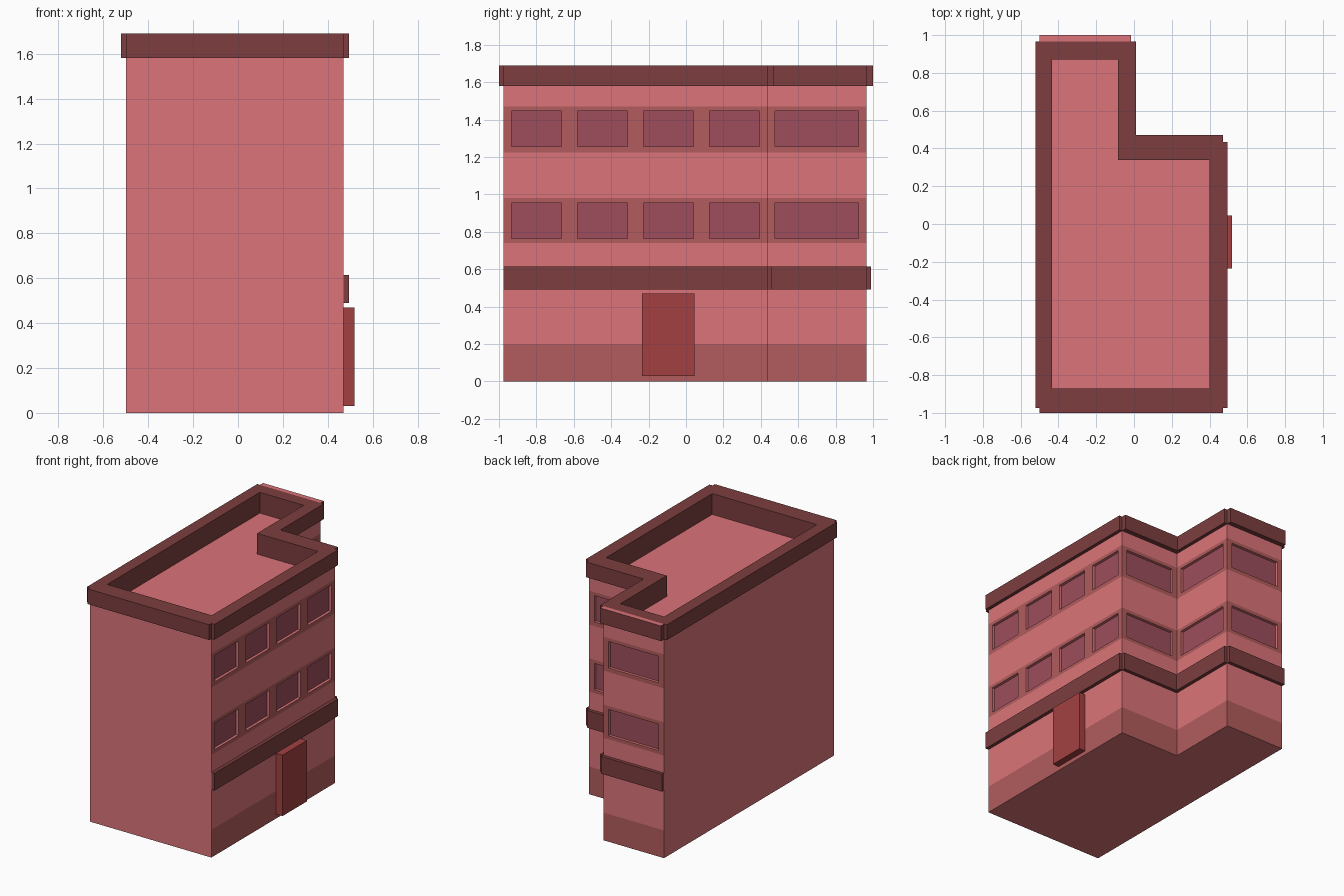
import bpy, bmesh
from mathutils import Vector

if "Cube" in bpy.data.objects:
    bpy.data.objects.remove(bpy.data.objects["Cube"])

COLORS = {
    "wall": (0.71, 0.175, 0.19, 1), "band": (0.445, 0.107, 0.11, 1),
    "trim": (0.205, 0.048, 0.05, 1), "glass": (0.342, 0.076, 0.107, 1),
    "door": (0.367, 0.051, 0.054, 1)}
MATS = list(COLORS)
for key, col in COLORS.items():
    bpy.data.materials.new(key).diffuse_color = col
WALL, BAND, TRIM, GLASS, DOOR = range(5)

# L-shaped footprint (counter-clockwise) and inner edge of the parapet
OUT = [(-.5, -.975), (.47, -.975), (.47, .435), (-.015, .435), (-.015, .965), (-.5, .965)]
INN = [(-.435, -.87), (.40, -.87), (.40, .34), (-.085, .34), (-.085, .87), (-.435, .87)]
EAVE, TOP, ROOF = 1.58, 1.69, 1.54
N = len(OUT)


def face(bm, pts, mat):
    bm.faces.new([bm.verts.new(p) for p in pts]).material_index = mat


def finish(name, bm):
    bmesh.ops.remove_doubles(bm, verts=bm.verts, dist=1e-5)
    me = bpy.data.meshes.new(name)
    bm.to_mesh(me)
    bm.free()
    for m in MATS:
        me.materials.append(bpy.data.materials[m])
    ob = bpy.data.objects.new(name, me)
    bpy.context.collection.objects.link(ob)
    return ob


def edge(i):
    a, b = Vector((*OUT[i], 0)), Vector((*OUT[(i + 1) % N], 0))
    d = (b - a).normalized()
    return a, d, Vector((d.y, -d.x, 0)), (b - a).length


def strip(name, i, z0, z1, depth, mat=TRIM, u0=0, u1=None, top=None):
    """Box standing out from wall i."""
    a, d, n, length = edge(i)
    u1 = length if u1 is None else u1
    bm = bmesh.new()
    lo = [a + d * u0, a + d * u0 + n * depth, a + d * u1 + n * depth, a + d * u1]
    b = [p + Vector((0, 0, z0)) for p in lo]
    t = [p + Vector((0, 0, z1)) for p in lo]
    face(bm, b[::-1], mat)
    face(bm, t, mat if top is None else top)
    for k in range(4):
        j = (k + 1) % 4
        face(bm, [b[k], b[j], t[j], t[k]], mat)
    return finish(name, bm)


def window_wall(bm, i, count, margin=.042, gap=.084, depth=.02):
    """Banded wall with two rows of recessed windows."""
    a, d, n, length = edge(i)
    w = (length - 2 * margin - gap * (count - 1)) / count
    us = [0]
    for k in range(count):
        s = margin + k * (w + gap)
        us += [s, s + w]
    us.append(length)
    zs = [0, .2, .74, .765, .955, .98, 1.225, 1.255, 1.445, 1.47, EAVE]
    banded = {0, 2, 3, 4, 6, 7, 8}

    def P(u, z, back=0):
        return a + d * u - n * back + Vector((0, 0, z))
    for r in range(len(zs) - 1):
        for c in range(len(us) - 1):
            q = [(us[c], zs[r]), (us[c + 1], zs[r]), (us[c + 1], zs[r + 1]), (us[c], zs[r + 1])]
            if r in (3, 7) and c % 2:
                face(bm, [P(*p, depth) for p in q], GLASS)
                for k in range(4):
                    s, e = q[k], q[(k + 1) % 4]
                    face(bm, [P(*s), P(*e), P(*e, depth), P(*s, depth)], WALL)
            else:
                face(bm, [P(*p) for p in q], BAND if r in banded else WALL)


# Building body: plain front and left, windows on the other four walls
bm = bmesh.new()
for i in (0, 5):
    p, q = OUT[i], OUT[(i + 1) % N]
    face(bm, [(*p, 0), (*q, 0), (*q, EAVE), (*p, EAVE)], WALL)
for i, count in ((1, 4), (2, 1), (3, 1), (4, 1)):
    window_wall(bm, i, count)
face(bm, [(*p, 0) for p in OUT[::-1]], WALL)
finish("building_body", bm)

# Sunken flat roof
bm = bmesh.new()
face(bm, [(*p, ROOF) for p in INN], WALL)
finish("roof_deck", bm)

# Parapet ring
bm = bmesh.new()
for i in range(N):
    j = (i + 1) % N
    face(bm, [(*OUT[i], TOP), (*OUT[j], TOP), (*INN[j], TOP), (*INN[i], TOP)], TRIM)
    face(bm, [(*INN[i], TOP), (*INN[j], TOP), (*INN[j], ROOF), (*INN[i], ROOF)], TRIM)
    face(bm, [(*OUT[i], EAVE), (*OUT[j], EAVE), (*OUT[j], TOP), (*OUT[i], TOP)], TRIM)
finish("parapet", bm)

# Cornice strips on every wall, ledge strips above the ground floor
SIDES = ["front", "right", "step", "wing", "back", "left"]
for i, depth in enumerate((.025, .025, .035, .025, .035, .022)):
    strip(SIDES[i] + "_cornice", i, EAVE, TOP, depth, top=WALL if i == 4 else TRIM)
for i in range(1, 5):
    strip(SIDES[i] + "_ledge", i, .49, .615, .025)

# Door on the right wall
strip("door", 1, .03, .47, .05, DOOR, .74, 1.02)

for m in bpy.data.materials:
    if m.users and not m.is_grease_pencil:
        m.use_nodes = True
        m.node_tree.nodes["Principled BSDF"].inputs["Base Color"].default_value = m.diffuse_color
